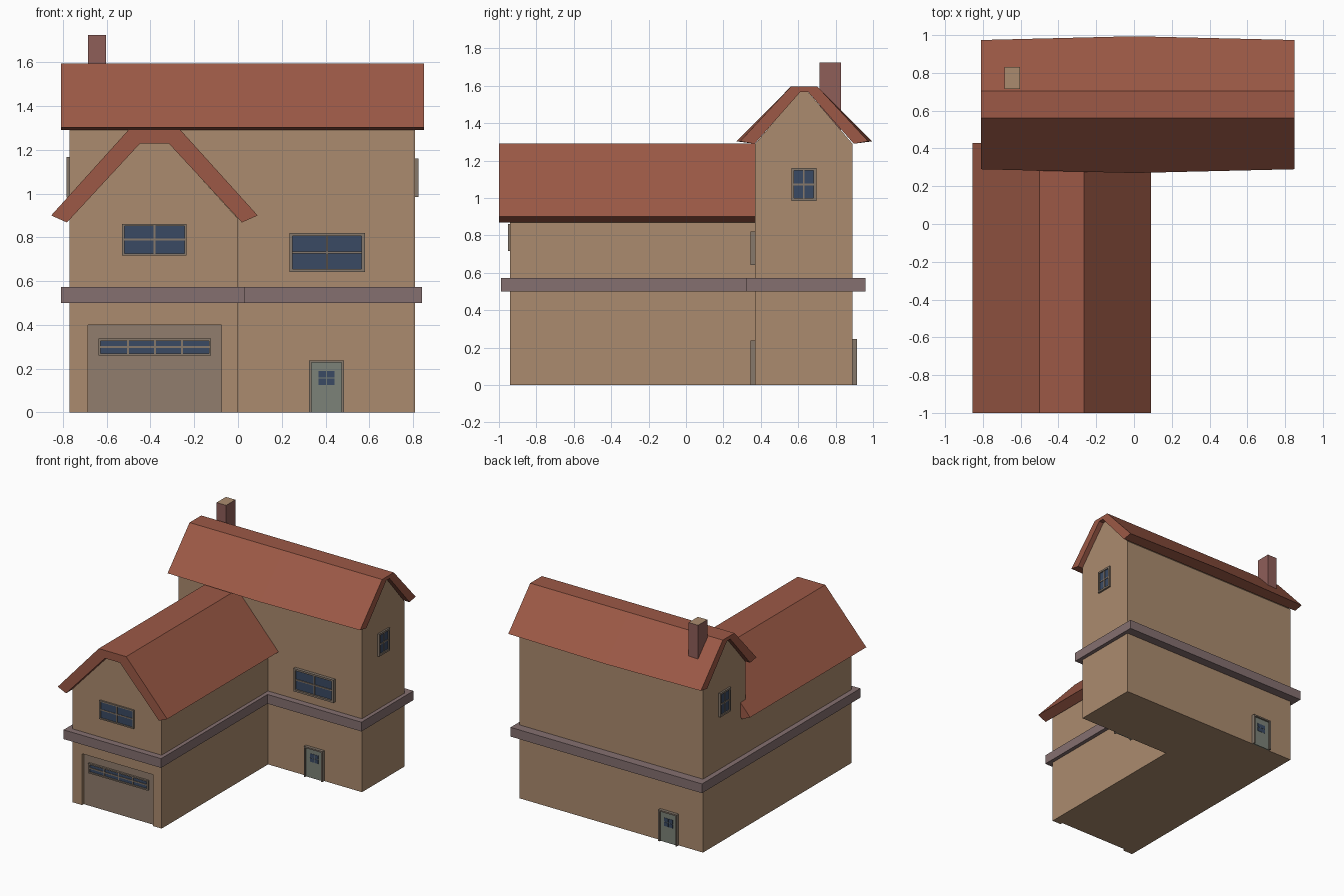
import bpy, bmesh, math
from mathutils import Matrix, Vector

if "Cube" in bpy.data.objects:
    bpy.data.objects.remove(bpy.data.objects["Cube"])


def mat(name, hexcol):
    m = bpy.data.materials.new(name)
    rgb = [((hexcol >> s) & 255) / 255 for s in (16, 8, 0)]
    m.diffuse_color = [((c + 0.055) / 1.055) ** 2.4 for c in rgb] + [1]
    m.use_nodes = True
    m.node_tree.nodes["Principled BSDF"].inputs["Base Color"].default_value = m.diffuse_color
    return m


WALL = mat("wall_tan", 0xAB8B6E)
ROOF = mat("roof_red", 0x9C5946)
BAND = mat("band_mauve", 0x857070)
BRICK = mat("chimney_brick", 0x8F5E59)
FRAME = mat("frame_taupe", 0x86786B)
GLASS = mat("glass_blue", 0x3A4A63)
DOOR = mat("door_green", 0x7C8278)
GARAGE = mat("garage_taupe", 0x917D6D)


def make(name, bm, *mats):
    bmesh.ops.recalc_face_normals(bm, faces=bm.faces)
    me = bpy.data.meshes.new(name)
    bm.to_mesh(me)
    bm.free()
    for m in mats:
        me.materials.append(m)
    ob = bpy.data.objects.new(name, me)
    bpy.context.collection.objects.link(ob)
    return ob


def loft(name, sections, m):
    """Closed solid through matching rings of points."""
    bm = bmesh.new()
    rings = [[bm.verts.new(p) for p in s] for s in sections]
    n = len(rings[0])
    for a, b in zip(rings, rings[1:]):
        for i in range(n):
            j = (i + 1) % n
            bm.faces.new((a[i], a[j], b[j], b[i]))
    bm.faces.new(rings[0])
    bm.faces.new(rings[-1])
    return make(name, bm, m)


def add_box(bm, lo, hi, idx=0):
    lo, hi = Vector(lo), Vector(hi)
    M = Matrix.Translation((lo + hi) / 2) @ Matrix.Diagonal((*(hi - lo), 1))
    vs = bmesh.ops.create_cube(bm, size=1, matrix=M)["verts"]
    for f in {f for v in vs for f in v.link_faces}:
        f.material_index = idx


def box(name, lo, hi, m):
    bm = bmesh.new()
    add_box(bm, lo, hi)
    return make(name, bm, m)


def place(ob, x, y, z, turn):
    ob.location = (x, y, z)
    ob.rotation_euler = (0, 0, math.radians(turn))


def grid_bars(bm, u0, u1, v0, v1, cols, rows, w, d):
    """Glazing bars inside a rectangle, outward is -y."""
    for i in range(1, cols):
        u = u0 + (u1 - u0) * i / cols
        add_box(bm, (u - w / 2, -d, v0), (u + w / 2, 0, v1))
    for i in range(1, rows):
        v = v0 + (v1 - v0) * i / rows
        add_box(bm, (u0, -d, v - w / 2), (u1, 0, v + w / 2))


def window(name, x, y, z, w, h, turn=0, cols=2, rows=2, f=0.014, d=0.02):
    """Window whose bottom centre sits at x, y, z."""
    bm = bmesh.new()
    for s in (-1, 1):
        a, b = sorted((s * w / 2, s * (w / 2 - f)))
        add_box(bm, (a, -d, 0), (b, 0, h))
    for v in (0, h - f):
        add_box(bm, (-w / 2 + f, -d, v), (w / 2 - f, 0, v + f))
    grid_bars(bm, -w / 2 + f, w / 2 - f, f, h - f, cols, rows, 0.009, d * 0.7)
    add_box(bm, (-w / 2 + f, -d * 0.4, f), (w / 2 - f, 0, h - f), 1)
    place(make(name, bm, FRAME, GLASS), x, y, z, turn)


def door(name, x, y, turn=0, w=0.16, h=0.238, f=0.011, d=0.024):
    bm = bmesh.new()
    for s in (-1, 1):
        a, b = sorted((s * w / 2, s * (w / 2 - f)))
        add_box(bm, (a, -d, 0), (b, 0, h))
    add_box(bm, (-w / 2 + f, -d, h - f), (w / 2 - f, 0, h))
    add_box(bm, (-w / 2 + f, -0.01, 0), (w / 2 - f, 0, h - f), 1)
    for u in (-0.019, 0.019):
        for v in (0.14, 0.174):
            add_box(bm, (u - 0.017, -0.012, v - 0.015), (u + 0.017, 0, v + 0.015), 2)
    place(make(name, bm, FRAME, DOOR, GLASS), x, y, 0, turn)


# Main block with gables facing left and right
main = [(0.37, 0), (0.89, 0), (0.89, 1.29), (0.65, 1.57), (0.61, 1.57), (0.37, 1.29)]
loft("main_walls", [[(x, y, z) for y, z in main] for x in (-0.77, 0.81)], WALL)

# Front wing with a gable facing front and a recessed garage opening
wing_prof = [(-0.77, 0), (0, 0), (0, 0.885), (-0.32, 1.235), (-0.45, 1.235), (-0.77, 0.885)]
wing = loft("wing_walls", [[(x, y, z) for x, z in wing_prof] for y in (-0.94, 0.37)], WALL)
cutter = box("garage_cutter", (-0.685, -1.1, -0.1), (-0.075, -0.915, 0.4), WALL)
cutter.hide_render = True
cut = wing.modifiers.new("garage_opening", "BOOLEAN")
cut.object, cut.operation, cut.solver = cutter, "DIFFERENCE", "EXACT"
bpy.context.view_layer.objects.active = wing
bpy.ops.object.modifier_apply(modifier=cut.name)
bpy.data.objects.remove(cutter)
box("garage_door", (-0.685, -0.92, 0), (-0.075, -0.9, 0.4), GARAGE)
window("garage_window", -0.38, -0.92, 0.26, 0.515, 0.077, cols=4, f=0.01, d=0.015)

# Roof shells: half profile as (offset from ridge, height), mirrored
def shell(half):
    outer = [(-o, z) for o, z in half[:2]] + [(o, z) for o, z in half[1::-1]]
    inner = [(o, z) for o, z in half[2:]] + [(-o, z) for o, z in half[:1:-1]]
    return outer + inner


# Main roof, slightly wider at mid-length
secs = []
for x, eave in ((-0.81, 0.342), (0, 0.362), (0.85, 0.342)):
    prof = shell([(eave, 1.303), (0.072, 1.595), (0.265, 1.29), (0.02, 1.568)])
    secs.append([(x, 0.632 + o, z) for o, z in prof])
loft("main_roof", secs, ROOF)

# Wing roof, running into the main block
prof = shell([(0.472, 0.9), (0.118, 1.292), (0.4, 0.868), (0.065, 1.23)])
loft("wing_roof", [[(-0.382 + o, y, z) for o, z in prof] for y in (-1.0, 0.43)], ROOF)

# Band around the L-shaped plan
plan = [(-0.81, -0.99), (0.03, -0.99), (0.03, 0.32), (0.84, 0.32), (0.84, 0.96), (-0.81, 0.96)]
loft("storey_band", [[(x, y, z) for x, y in plan] for z in (0.5, 0.572)], BAND)

# Chimney with a tan top
chimney = box("chimney", (-0.685, 0.715, 1.3), (-0.603, 0.83, 1.725), BRICK)
chimney.data.materials.append(WALL)
for p in chimney.data.polygons:
    p.material_index = int(p.normal.z > 0.9)

# Windows and doors
window("wing_window", -0.382, -0.94, 0.717, 0.295, 0.145, f=0.01, d=0.012)
window("front_window", 0.407, 0.37, 0.642, 0.345, 0.178, d=0.024)
window("right_window", 0.81, 0.63, 0.985, 0.133, 0.175, 90, d=0.014)
window("left_window", -0.77, 0.63, 0.983, 0.133, 0.185, -90, d=0.014)
door("front_door", 0.405, 0.37)
door("back_door", -0.48, 0.89, 180, h=0.245)
